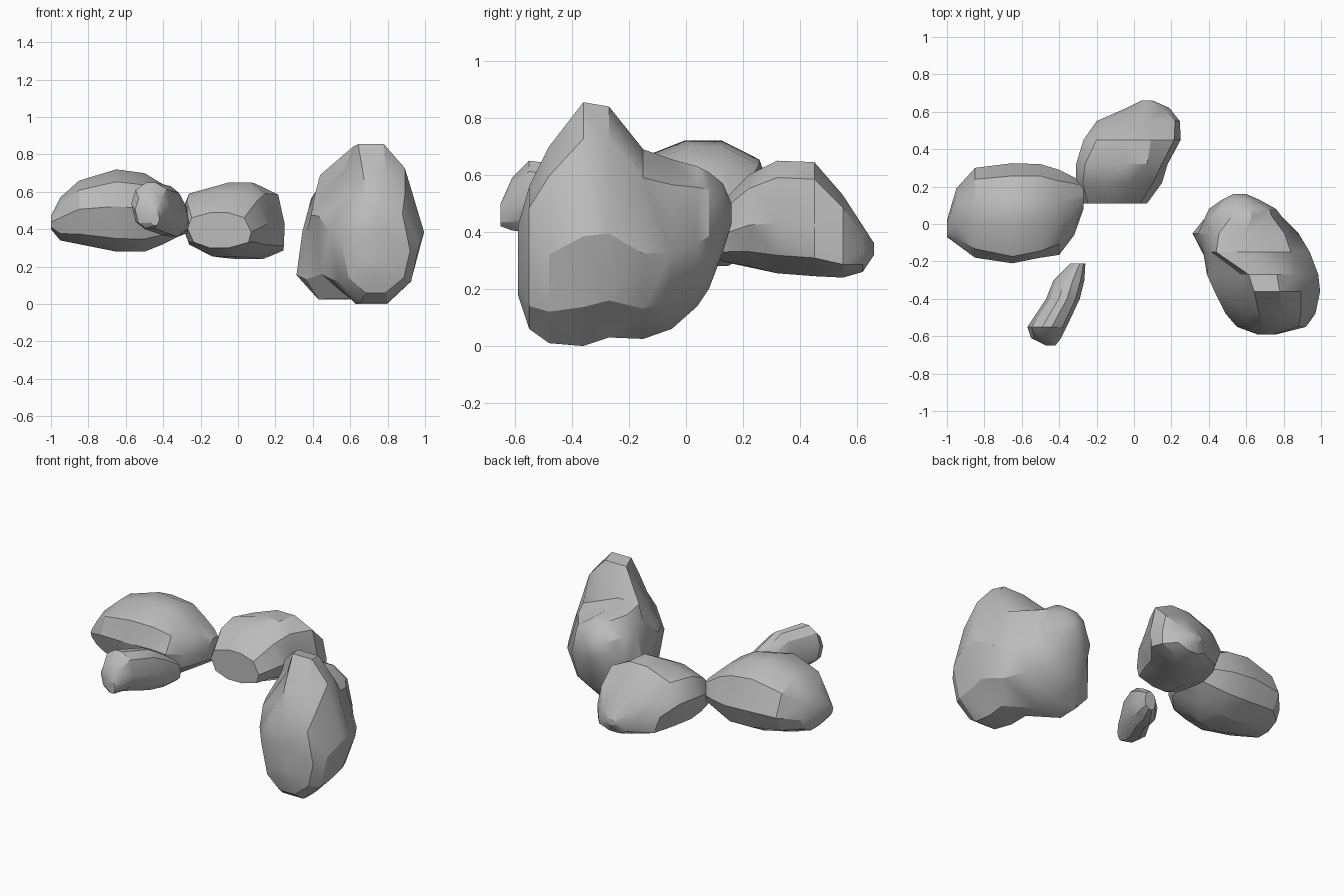
import bpy
import bmesh
import math
import random

default_cube = bpy.data.objects.get("Cube")
if default_cube:
    bpy.data.objects.remove(default_cube, do_unlink=True)

random.seed(4)

# One plain stone colour for every boulder
stone = bpy.data.materials.new("grey_stone")
stone.use_nodes = True
stone_colour = (0.5, 0.5, 0.5, 1)
stone.diffuse_color = stone_colour
stone.node_tree.nodes["Principled BSDF"].inputs["Base Color"].default_value = stone_colour

# Faceted unit cross-section shared by all boulders: corner, side, height
SECTION = [
    ("right_side", 1, -.1),
    ("right_shoulder", .77, .7),
    ("top", .25, 1),
    ("top", -.25, 1),
    ("left_shoulder", -.77, .7),
    ("left_side", -1, .1),
    ("left_foot", -.8, -.68),
    ("base", -.3, -1),
    ("base", .3, -1),
    ("right_foot", .8, -.68),
]


def cut(position, side_min, side_max, z_min, z_max, **shifts):
    """Place one ring inside its extents; shifts slide named corners sideways."""
    points = []
    for corner, side, height in SECTION:
        if abs(side) < 1:
            side *= random.uniform(.95, 1.03)
        side += shifts.get(corner, 0)
        across = (side_min + side_max) / 2 + side * (side_max - side_min) / 2
        z = (z_min + z_max) / 2 + height * (z_max - z_min) / 2
        points.append((position, across, z))
    return points


def make_boulder(name, cuts, along_x=False):
    """Loft the rings, cap the ends and merge level facets into uneven chips."""
    bm = bmesh.new()
    rings = []
    for points in cuts:
        rings.append([bm.verts.new((along, across, z) if along_x else (across, along, z))
                      for along, across, z in points])
    count = len(SECTION)
    for near, far in zip(rings, rings[1:]):
        for i in range(count):
            j = (i + 1) % count
            bm.faces.new((near[i], near[j], far[j], far[i]))
    bm.faces.new(rings[0])
    bm.faces.new(rings[-1])
    bmesh.ops.recalc_face_normals(bm, faces=bm.faces[:])
    bmesh.ops.dissolve_limit(bm, angle_limit=math.radians(5),
                             verts=bm.verts[:], edges=bm.edges[:])
    bmesh.ops.triangulate(bm, faces=bm.faces[:])
    bmesh.ops.recalc_face_normals(bm, faces=bm.faces[:])

    mesh = bpy.data.meshes.new(name)
    bm.to_mesh(mesh)
    bm.free()
    mesh.materials.append(stone)
    boulder = bpy.data.objects.new(name, mesh)
    bpy.context.collection.objects.link(boulder)

    bpy.ops.object.select_all(action="DESELECT")
    boulder.select_set(True)
    bpy.context.view_layer.objects.active = boulder
    bpy.ops.object.shade_smooth_by_angle(angle=math.radians(28))


# Tall boulder: narrow peak, lower back shoulder and a foot on one side
make_boulder("tall_boulder", [
    cut(-.59, .66, .76, .18, .42),
    cut(-.55, .55, .92, .06, .56),
    cut(-.48, .49, .97, .01, .7, left_shoulder=.25, right_shoulder=-.1),
    cut(-.36, .43, .995, 0, .855, left_shoulder=.38, right_shoulder=-.15),
    cut(-.27, .39, .985, .03, .84, left_shoulder=.36, right_shoulder=-.15),
    cut(-.15, .34, .94, .025, .69, top=-.42, base=-.4, left_foot=-.15,
        left_side=.1, right_shoulder=-.1),
    cut(-.05, .31, .88, .06, .655, top=-.25, base=-.4, left_foot=-.2,
        left_side=.12, left_shoulder=.05, right_foot=-.1),
    cut(.04, .36, .79, .14, .63, base=-.2, left_foot=-.1, left_side=.1),
    cut(.08, .4, .76, .2, .61),
    cut(.13, .47, .67, .33, .57),
    cut(.16, .53, .6, .43, .5),
])

# Long rounded boulder
make_boulder("wide_boulder", [
    cut(-1, -.07, .02, .4, .47),
    cut(-.95, -.11, .19, .34, .57),
    cut(-.85, -.18, .3, .32, .66, left_shoulder=-.06),
    cut(-.65, -.21, .325, .28, .72, left_shoulder=-.1),
    cut(-.5, -.18, .32, .28, .7, left_shoulder=-.1),
    cut(-.4, -.165, .29, .32, .64),
    cut(-.32, -.06, .25, .36, .57),
    cut(-.27, .08, .21, .38, .52),
], along_x=True)

# Blocky boulder with a sloping back and a square outer side
make_boulder("middle_boulder", [
    cut(.11, -.27, .07, .3, .49, left_shoulder=-.1, right_foot=.1),
    cut(.22, -.31, .15, .28, .6, left_shoulder=-.05),
    cut(.32, -.31, .18, .255, .65, top=.3, left_shoulder=-.06, right_shoulder=.08),
    cut(.45, -.27, .25, .245, .645, top=.15, right_shoulder=.12, right_foot=.17, base=.1),
    cut(.55, -.2, .245, .24, .53, right_shoulder=.1, right_foot=.18, base=.2),
    cut(.62, -.04, .19, .26, .42, right_foot=.15),
    cut(.66, .04, .1, .32, .36),
])

# Small slanted stone at the front
make_boulder("small_stone", [
    cut(-.65, -.47, -.42, .42, .5),
    cut(-.61, -.55, -.39, .405, .59),
    cut(-.55, -.57, -.36, .4, .65),
    cut(-.4, -.47, -.29, .37, .63),
    cut(-.3, -.43, -.265, .36, .57),
    cut(-.21, -.34, -.26, .38, .5),
])
